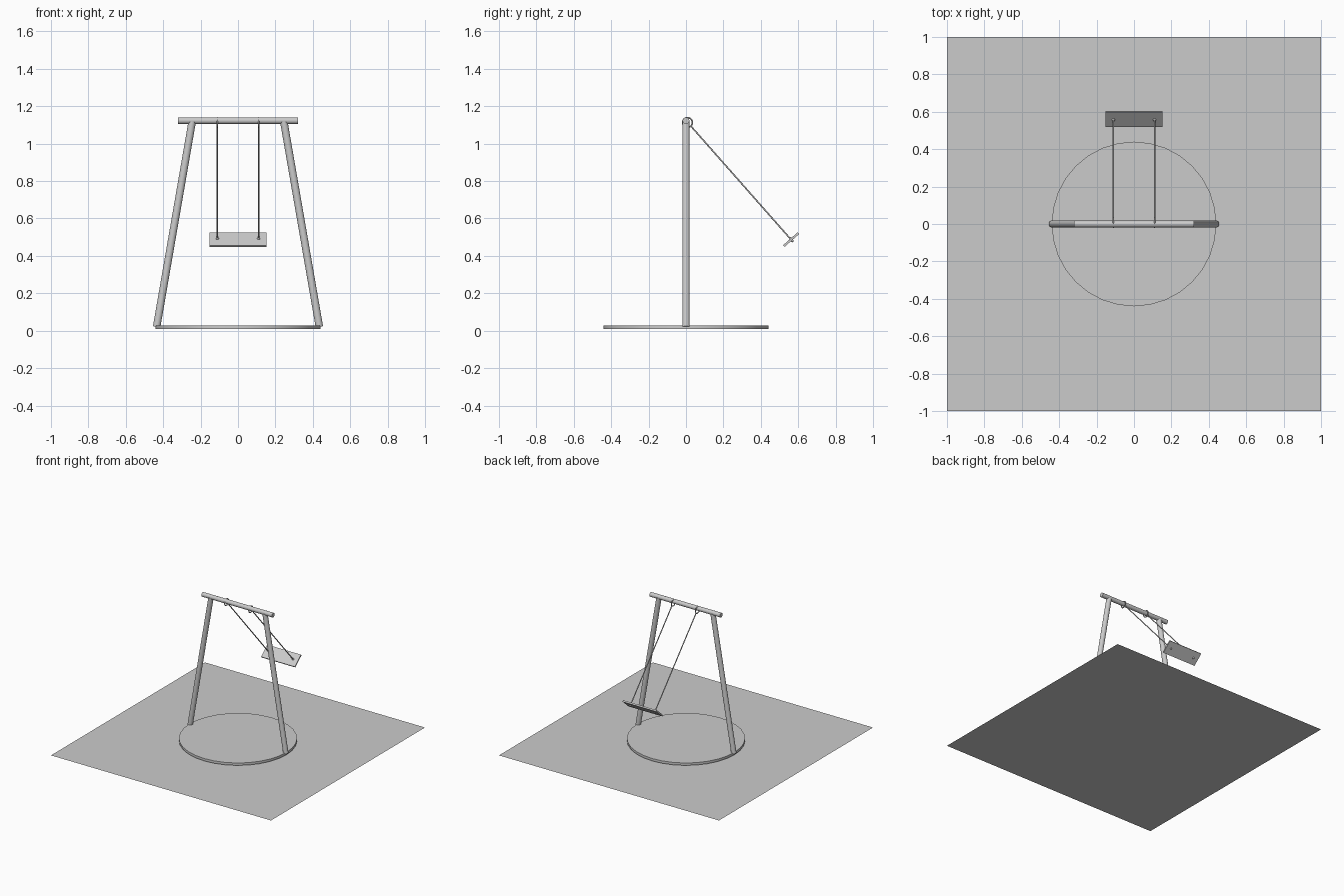
import bpy, math
from mathutils import Vector

if "Cube" in bpy.data.objects:
    bpy.data.objects.remove(bpy.data.objects["Cube"])


def finish(obj, name, smooth=True):
    obj.name = name
    if smooth:
        bpy.ops.object.shade_smooth_by_angle(angle=math.radians(40))
    return obj


def rod(name, a, b, radius, sides):
    a, b = Vector(a), Vector(b)
    d = b - a
    bpy.ops.mesh.primitive_cylinder_add(vertices=sides, radius=radius, depth=d.length,
                                        location=(a + b) / 2)
    obj = bpy.context.object
    obj.rotation_euler = d.to_track_quat('Z', 'Y').to_euler()
    return finish(obj, name)


# Ground sheet and round base
bpy.ops.mesh.primitive_plane_add(size=2)
finish(bpy.context.object, "ground_sheet", False)
rod("round_base", (0, 0, 0.008), (0, 0, 0.028), 0.44, 32)

# Crossbar
rod("crossbar", (-0.32, 0, 1.123), (0.32, 0, 1.123), 0.018, 32)

# Swing hangs along this direction
tilt = math.radians(41.3)
down = Vector((0, math.sin(tilt), -math.cos(tilt)))
seat_centre = Vector((0, 0.562, 0.487))

for side, s in (("left", -1), ("right", 1)):
    # Splayed leg
    rod(side + "_leg", (s * 0.435, 0, 0.021), (s * 0.245, 0, 1.118), 0.02, 32)
    # Ring looped over the crossbar
    bpy.ops.mesh.primitive_torus_add(location=(s * 0.11, 0.008, 1.113),
                                     rotation=(0, math.pi / 2, 0),
                                     major_radius=0.026, minor_radius=0.004,
                                     major_segments=32, minor_segments=10)
    finish(bpy.context.object, side + "_ring")
    # Rope through the seat, with a knot below
    end = seat_centre + down * 0.017 + Vector((s * 0.11, 0, 0))
    rod(side + "_rope", (s * 0.11, 0.027, 1.093), end, 0.004, 12)
    for label, off in (("upper", 0.007), ("lower", -0.007)):
        bpy.ops.mesh.primitive_uv_sphere_add(segments=12, ring_count=8, radius=0.008,
                                             location=seat_centre - down * off + Vector((s * 0.11, 0, 0)))
        finish(bpy.context.object, f"{side}_{label}_knot")

# Tilted seat board
bpy.ops.mesh.primitive_cube_add(size=1, location=seat_centre, rotation=(tilt, 0, 0))
seat = bpy.context.object
seat.scale = (0.306, 0.105, 0.012)
finish(seat, "seat", False)
